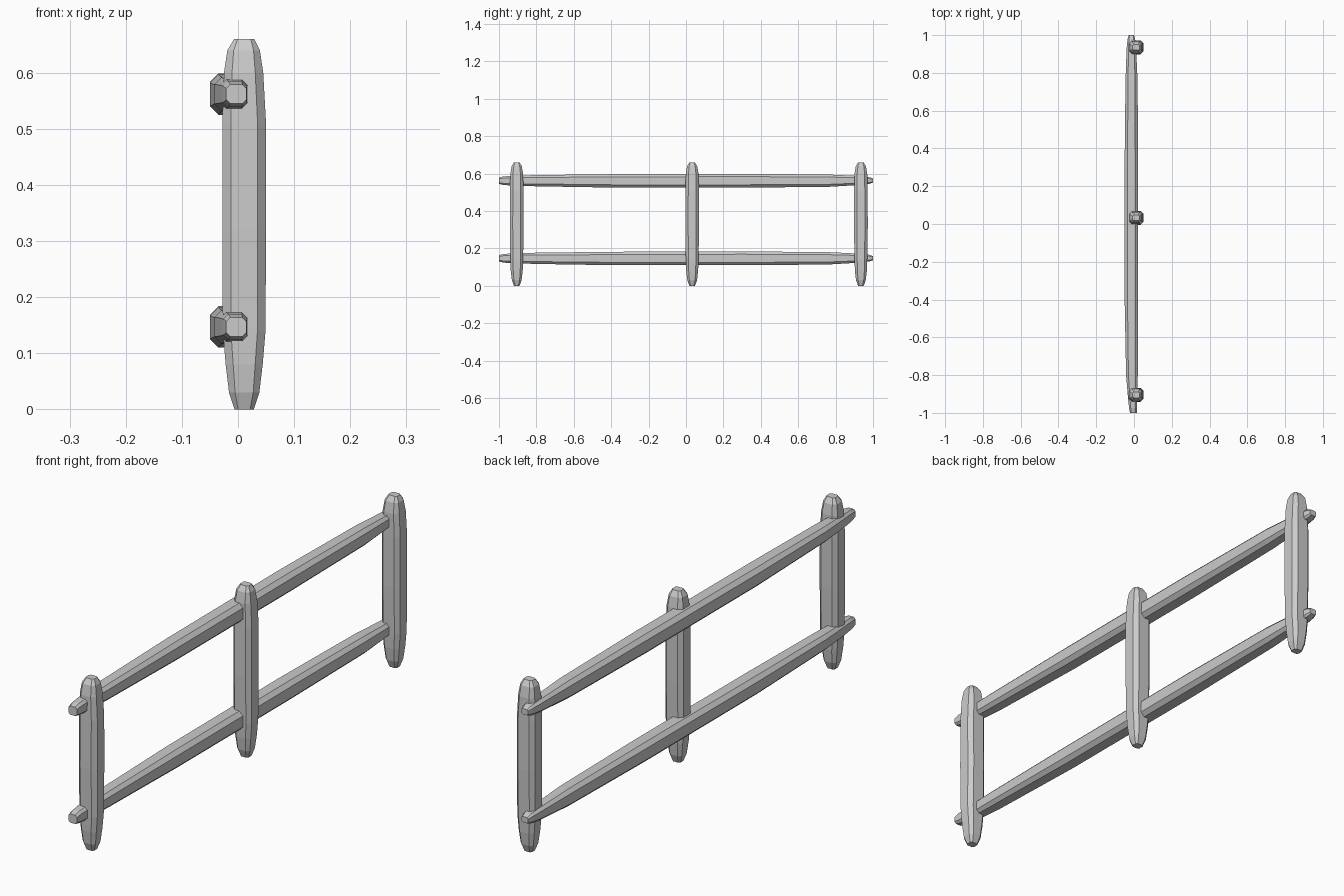
import bpy
import bmesh
from mathutils import Vector

if "Cube" in bpy.data.objects:
    bpy.data.objects.remove(bpy.data.objects["Cube"])


def beam(name, stations, axis, chamfer=0.42):
    """Loft a chamfered rectangle through (position, centre_x, centre_v, half_x, half_v)."""
    bm = bmesh.new()
    rings = []
    for t, cx, cv, hx, hv in stations:
        c = chamfer * min(hx, hv)
        profile = [(hx, -hv + c), (hx, hv - c), (hx - c, hv), (-hx + c, hv),
                   (-hx, hv - c), (-hx, -hv + c), (-hx + c, -hv), (hx - c, -hv)]
        ring = []
        for u, v in profile:
            co = (cx + u, cv + v, t) if axis == 'Z' else (cx + u, t, cv + v)
            ring.append(bm.verts.new(Vector(co)))
        rings.append(ring)
    for a, b in zip(rings, rings[1:]):
        for i in range(8):
            j = (i + 1) % 8
            bm.faces.new((a[i], a[j], b[j], b[i]))
    bm.faces.new(rings[0])
    bm.faces.new(rings[-1])
    bmesh.ops.recalc_face_normals(bm, faces=bm.faces)
    mesh = bpy.data.meshes.new(name)
    bm.to_mesh(mesh)
    bm.free()
    obj = bpy.data.objects.new(name, mesh)
    bpy.context.collection.objects.link(obj)
    return obj


# Upright posts with whittled, tapering ends
post_shape = [(0.0, 0.011, 0.017, 0.015), (0.03, 0.011, 0.027, 0.026),
              (0.08, 0.011, 0.033, 0.032), (0.14, 0.011, 0.038, 0.034),
              (0.32, 0.011, 0.039, 0.037), (0.51, 0.011, 0.039, 0.036),
              (0.60, 0.010, 0.035, 0.034), (0.64, 0.010, 0.029, 0.027),
              (0.66, 0.011, 0.018, 0.015)]
for label, y in (("near", -0.905), ("middle", 0.033), ("far", 0.935)):
    beam(f"{label}_post", [(z, cx, y, hx, hy) for z, cx, hx, hy in post_shape], 'Z')

# Horizontal rails, thickest mid-span and curving in towards thin tips
rail_shape = [(-1.0, -0.003, 0.0, 0.018, 0.017), (-0.975, -0.005, 0.0, 0.021, 0.023),
              (-0.93, -0.007, 0.0, 0.024, 0.026), (-0.80, -0.011, 0.0, 0.031, 0.030),
              (-0.38, -0.014, -0.001, 0.036, 0.036), (0.30, -0.014, 0.0, 0.036, 0.037),
              (0.76, -0.013, 0.0, 0.032, 0.033), (0.93, -0.014, 0.001, 0.025, 0.024),
              (0.98, -0.014, 0.001, 0.020, 0.018), (1.0, -0.014, 0.001, 0.014, 0.011)]
for label, z in (("lower", 0.147), ("upper", 0.562)):
    beam(f"{label}_rail", [(y, cx, z + dz, hx, hz) for y, cx, dz, hx, hz in rail_shape], 'Y')
